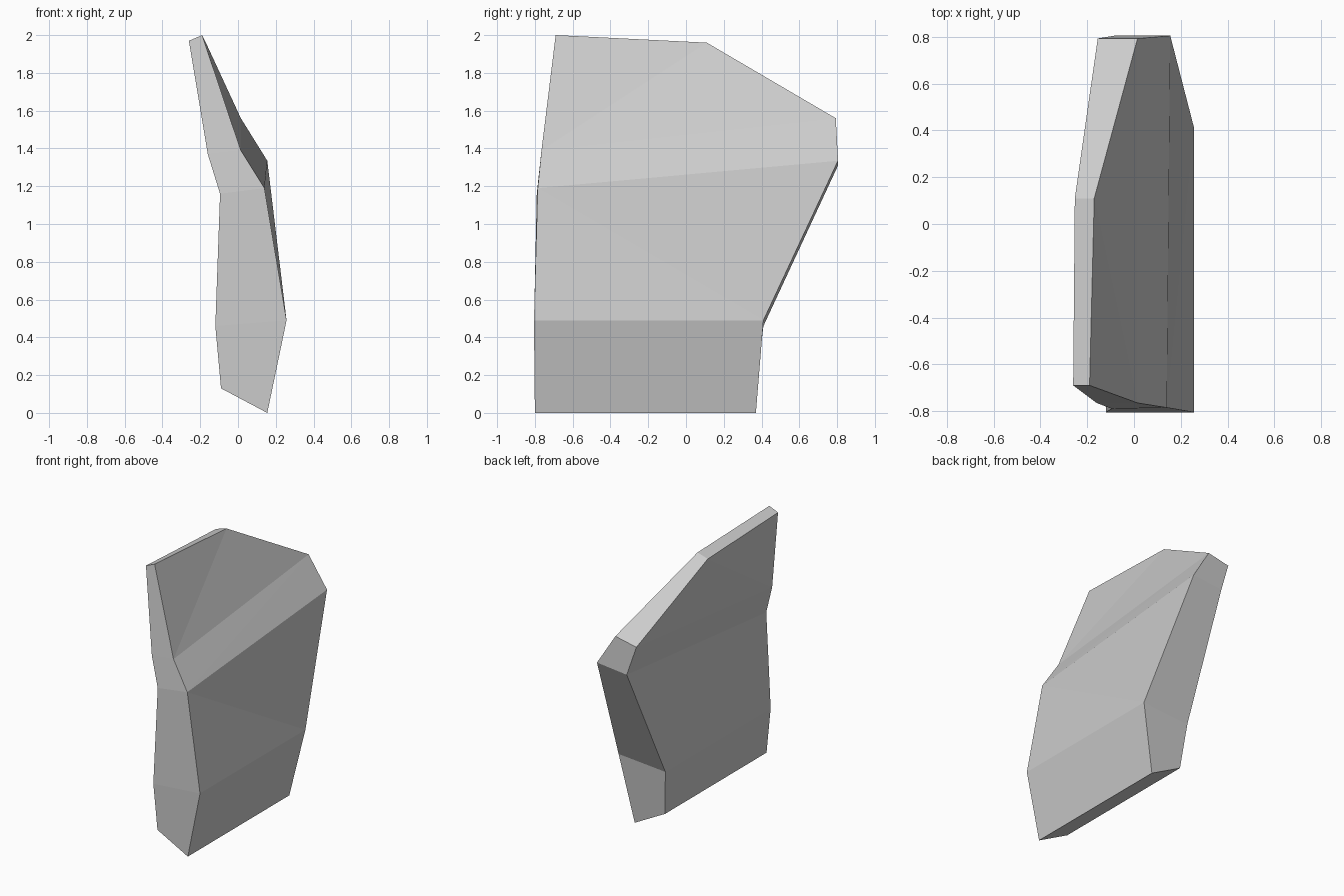
import bpy
import bmesh

cube = bpy.data.objects.get("Cube")
if cube:
    bpy.data.objects.remove(cube, do_unlink=True)

stone = bpy.data.materials.new("stone_grey")
stone.use_nodes = True
grey = (0.6, 0.6, 0.6, 1)
stone.diffuse_color = grey
stone.node_tree.nodes["Principled BSDF"].inputs["Base Color"].default_value = grey

# Edges of the slab, each listed from top to bottom
left_front = [(-.19, -.69, 2), (.015, -.765, 1.39), (.14, -.785, 1.19), (.257, -.805, .49), (.155, -.8, 0)]
left_back = [(-.17, .11, 1.96), (.015, .793, 1.56), (.155, .805, 1.335), (.257, .41, .49), (.155, .37, 0)]
right_front = [(-.26, -.69, 1.97), (-.16, -.765, 1.37), (-.095, -.79, 1.16), (-.12, -.805, .46), (-.09, -.8, .13)]
right_back = [(-.253, .11, 1.935), (-.155, .793, 1.525), (-.085, .805, 1.31), (-.12, .41, .46), (-.09, .37, .13)]

bm = bmesh.new()
lf, lb, rf, rb = [[bm.verts.new(p) for p in edge]
                  for edge in (left_front, left_back, right_front, right_back)]


def broad_side(front, back):
    """Skin one broad side, each band split from lower front to upper back or the reverse."""
    for i in range(4):
        a, b, c, d = front[i], back[i], back[i + 1], front[i + 1]
        if i < 2:
            bm.faces.new((a, b, d))
            bm.faces.new((b, c, d))
        else:
            bm.faces.new((a, b, c))
            bm.faces.new((a, c, d))


def narrow_side(one, other):
    """Bridge the two broad sides along one end."""
    for i in range(4):
        bm.faces.new((one[i], one[i + 1], other[i + 1], other[i]))


broad_side(lf, lb)
broad_side(rf, rb)
narrow_side(lf, rf)
narrow_side(lb, rb)

# Top and underside
for i in (0, -1):
    bm.faces.new((lf[i], lb[i], rb[i], rf[i]))
bmesh.ops.recalc_face_normals(bm, faces=bm.faces)

mesh = bpy.data.meshes.new("stone_slab")
bm.to_mesh(mesh)
bm.free()
mesh.materials.append(stone)
slab = bpy.data.objects.new("stone_slab", mesh)
bpy.context.scene.collection.objects.link(slab)
